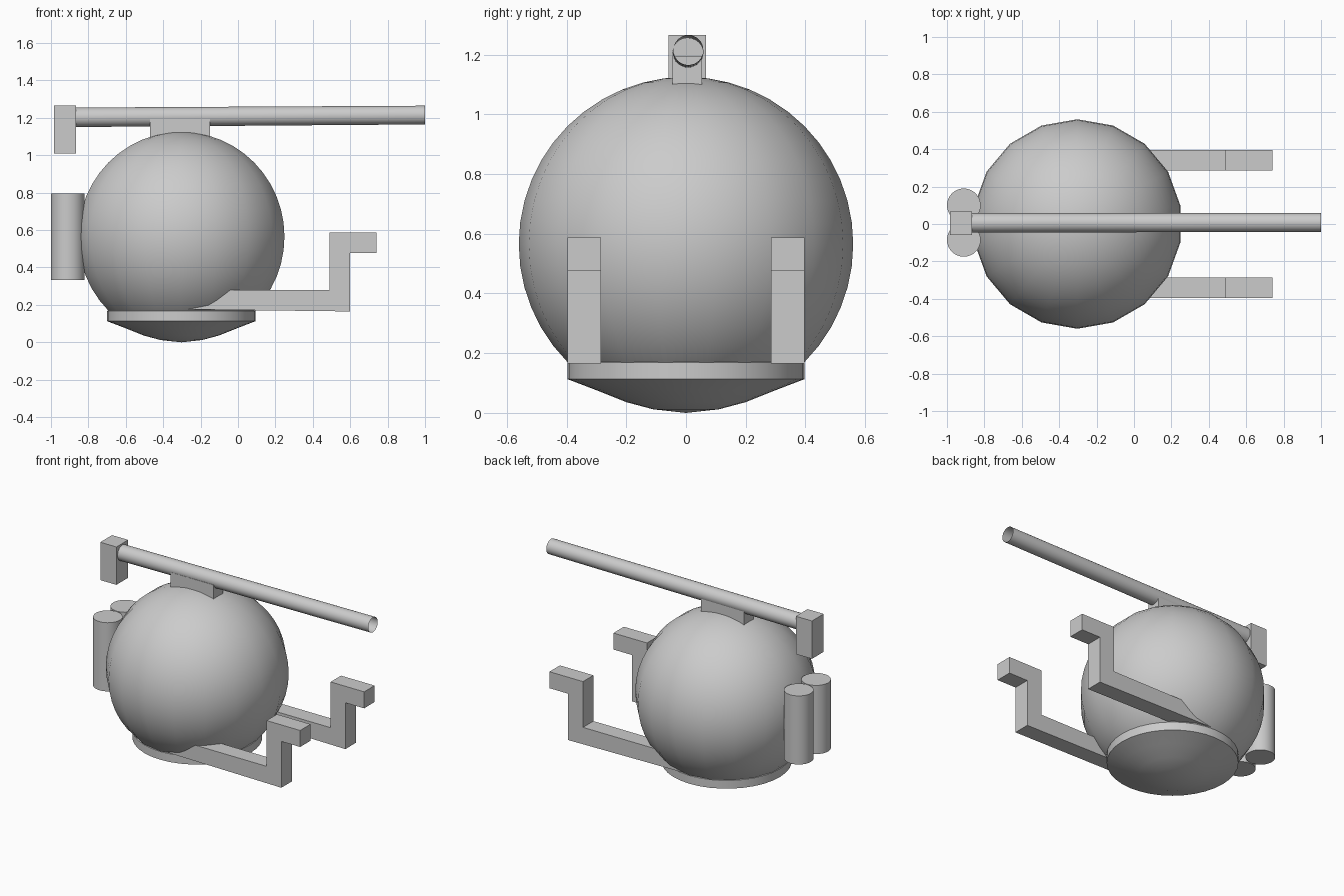
import bpy, bmesh
from math import sin, cos, pi, radians
from mathutils import Vector

if "Cube" in bpy.data.objects:
    bpy.data.objects.remove(bpy.data.objects["Cube"])


def finish(name, bm, smooth=None, fix=True):
    bmesh.ops.remove_doubles(bm, verts=bm.verts, dist=1e-5)
    if fix:
        bmesh.ops.recalc_face_normals(bm, faces=bm.faces)
    me = bpy.data.meshes.new(name)
    bm.to_mesh(me)
    bm.free()
    ob = bpy.data.objects.new(name, me)
    bpy.context.collection.objects.link(ob)
    if smooth:
        bpy.ops.object.select_all(action='DESELECT')
        ob.select_set(True)
        bpy.context.view_layer.objects.active = ob
        bpy.ops.object.shade_smooth_by_angle(angle=radians(smooth))
    return ob


def lathe(name, profile, segs, x, y, smooth=35):
    """Revolve (radius, z) points, bottom to top, about a vertical axis."""
    bm = bmesh.new()
    rings = []
    for r, z in profile:
        if r < 1e-6:
            rings.append([bm.verts.new((x, y, z))] * segs)
        else:
            rings.append([bm.verts.new((x + r * cos(pi / 2 + 2 * pi * i / segs),
                                        y + r * sin(pi / 2 + 2 * pi * i / segs), z))
                          for i in range(segs)])
    for a, b in zip(rings, rings[1:]):
        for i in range(segs):
            j = (i + 1) % segs
            bm.faces.new(list(dict.fromkeys((a[i], a[j], b[j], b[i]))))
    return finish(name, bm, smooth)


def prism(name, outline, y0, y1):
    """Extrude an (x, z) outline from y0 to y1."""
    bm = bmesh.new()
    face = bm.faces.new([bm.verts.new((x, y0, z)) for x, z in outline])
    ext = bmesh.ops.extrude_face_region(bm, geom=[face])
    moved = [v for v in ext['geom'] if isinstance(v, bmesh.types.BMVert)]
    bmesh.ops.translate(bm, verts=moved, vec=(0, y1 - y0, 0))
    return finish(name, bm)


def box(name, x0, x1, y0, y1, z0, z1):
    return prism(name, [(x0, z0), (x1, z0), (x1, z1), (x0, z1)], y0, y1)


# spherical body
CX, CZ, R, RINGS = -0.303, 0.565, 0.56, 24
lathe("body", [(R * sin(pi * i / RINGS), CZ - R * cos(pi * i / RINGS))
               for i in range(RINGS + 1)], 18, CX, 0, 60)

# shallow dish collar under the body
lathe("base_collar", [(0, 0.0), (0.11, 0.012), (0.2, 0.036), (0.3, 0.076),
                      (0.397, 0.113), (0.397, 0.168), (0.34, 0.2)], 36, CX, 0, 60)

# twin upright tanks at the rear
for y, side in ((0.1, "left"), (-0.085, "right")):
    lathe("tank_" + side, [(0, 0.333), (0.09, 0.333), (0.09, 0.795), (0, 0.795)],
          32, -0.91, y)

# open, slightly tilted barrel tube
start, end = Vector((-0.87, 0.006, 1.203)), Vector((1.0, 0.008, 1.215))
bm = bmesh.new()
rot = (end - start).to_track_quat('Z', 'Y').to_matrix().to_4x4()
rot.translation = (start + end) / 2
bmesh.ops.create_cone(bm, cap_ends=False, segments=32, radius1=0.052, radius2=0.05,
                      depth=(end - start).length, matrix=rot)
finish("barrel", bm, 35, fix=False)

# barrel mount and rear counterweight block
box("barrel_mount", -0.47, -0.15, -0.045, 0.053, 1.08, 1.195)
box("counterweight", -0.985, -0.865, -0.058, 0.067, 1.01, 1.265)

# two stepped forward arms
arm = [(-0.28, 0.176), (0.6, 0.165), (0.6, 0.477), (0.74, 0.477),
       (0.74, 0.588), (0.49, 0.588), (0.49, 0.28), (-0.28, 0.28)]
for s, side in ((1, "left"), (-1, "right")):
    prism("arm_" + side, arm, s * 0.285, s * 0.396)
